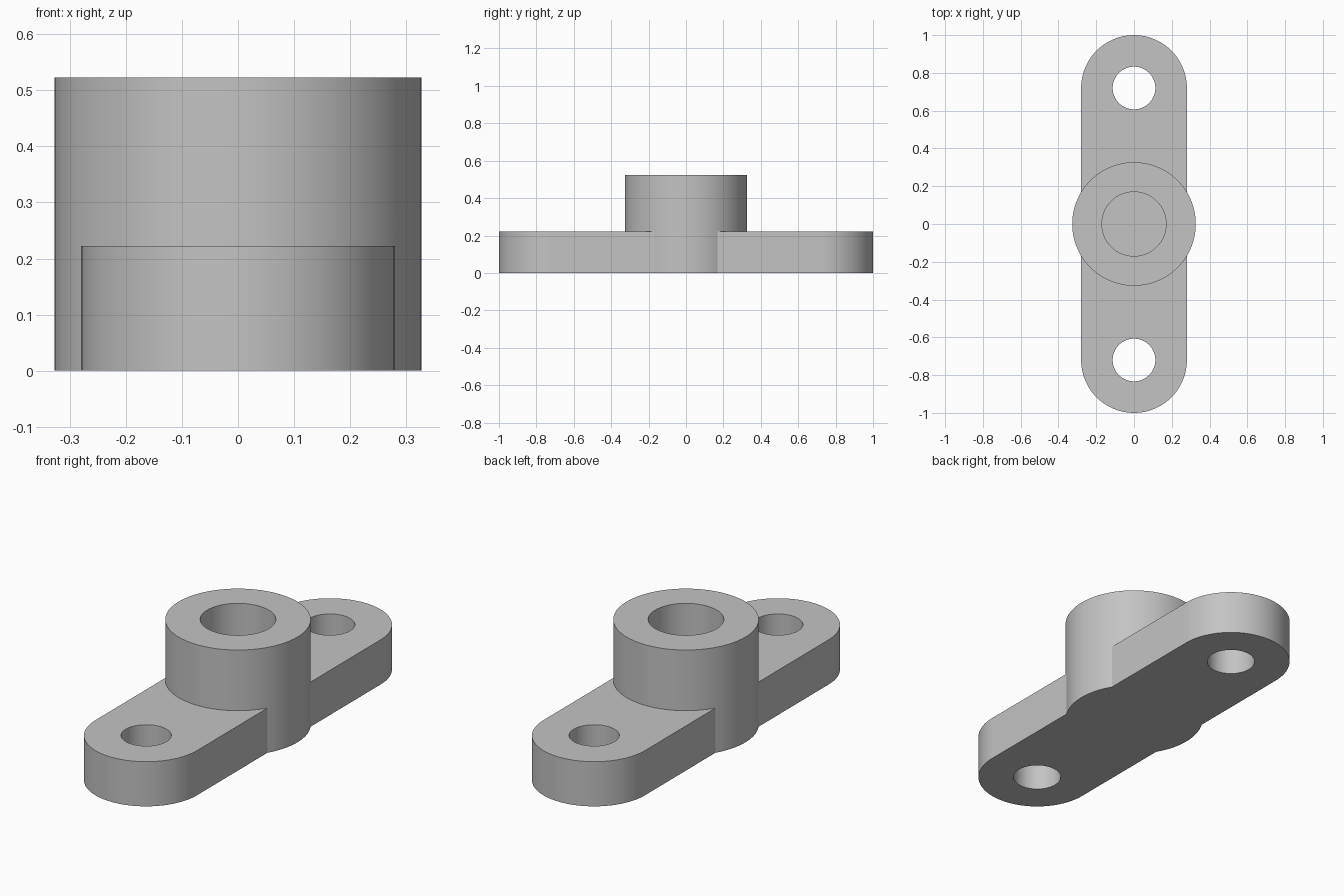
import bpy
import bmesh
from math import pi, sin, cos, radians

cube = bpy.data.objects.get("Cube")
if cube:
    bpy.data.objects.remove(cube, do_unlink=True)

PLATE_R, PLATE_H = 0.28, 0.222
END_Y = 1 - PLATE_R
BOSS_R, BOSS_H = 0.327, 0.523
BORE_R, BORE_FLOOR = 0.17, PLATE_H
BOLT_R = 0.113
SEGS = 96

metal = bpy.data.materials.new("grey metal")
metal.use_nodes = True
grey = (0.55, 0.55, 0.55, 1)
metal.diffuse_color = grey
metal.node_tree.nodes["Principled BSDF"].inputs["Base Color"].default_value = grey


def arc(radius, y, start, sweep, count):
    return [(radius * cos(start + sweep * i / count),
             y + radius * sin(start + sweep * i / count)) for i in range(count + 1)]


def circle(radius, y=0):
    return arc(radius, y, 0, 2 * pi, SEGS)[:-1]


def prism(name, outline, bottom, top):
    """Extrude a flat outline upward into a solid."""
    bm = bmesh.new()
    base = bm.faces.new([bm.verts.new((x, y, bottom)) for x, y in outline])
    new = bmesh.ops.extrude_face_region(bm, geom=[base], use_keep_orig=True)["geom"]
    bmesh.ops.translate(bm, vec=(0, 0, top - bottom),
                        verts=[g for g in new if isinstance(g, bmesh.types.BMVert)])
    bmesh.ops.recalc_face_normals(bm, faces=bm.faces)
    mesh = bpy.data.meshes.new(name)
    bm.to_mesh(mesh)
    bm.free()
    mesh.materials.append(metal)
    obj = bpy.data.objects.new(name, mesh)
    bpy.context.collection.objects.link(obj)
    return obj


def combine(target, tool, operation):
    """Apply a boolean and discard the tool."""
    mod = target.modifiers.new(operation, 'BOOLEAN')
    mod.operation, mod.object, mod.solver = operation, tool, 'EXACT'
    bpy.context.view_layer.objects.active = target
    bpy.ops.object.modifier_apply(modifier=mod.name)
    bpy.data.objects.remove(tool, do_unlink=True)


# Round-ended base plate joined with the central boss
half = SEGS // 2
slot = arc(PLATE_R, END_Y, 0, pi, half) + arc(PLATE_R, -END_Y, pi, pi, half)
body = prism("flanged_boss", slot, 0, PLATE_H)
combine(body, prism("boss", circle(BOSS_R), 0, BOSS_H), 'UNION')

# Blind bore in the boss and a through hole at each end
combine(body, prism("bore_cutter", circle(BORE_R), BORE_FLOOR, BOSS_H + 0.1), 'DIFFERENCE')
for side in (-1, 1):
    hole = prism("bolt_hole_cutter", circle(BOLT_R, side * END_Y), -0.1, PLATE_H + 0.1)
    combine(body, hole, 'DIFFERENCE')

# Smooth round walls, crisp rims
bpy.ops.object.select_all(action='DESELECT')
body.select_set(True)
bpy.context.view_layer.objects.active = body
bpy.ops.object.shade_smooth_by_angle(angle=radians(25))
